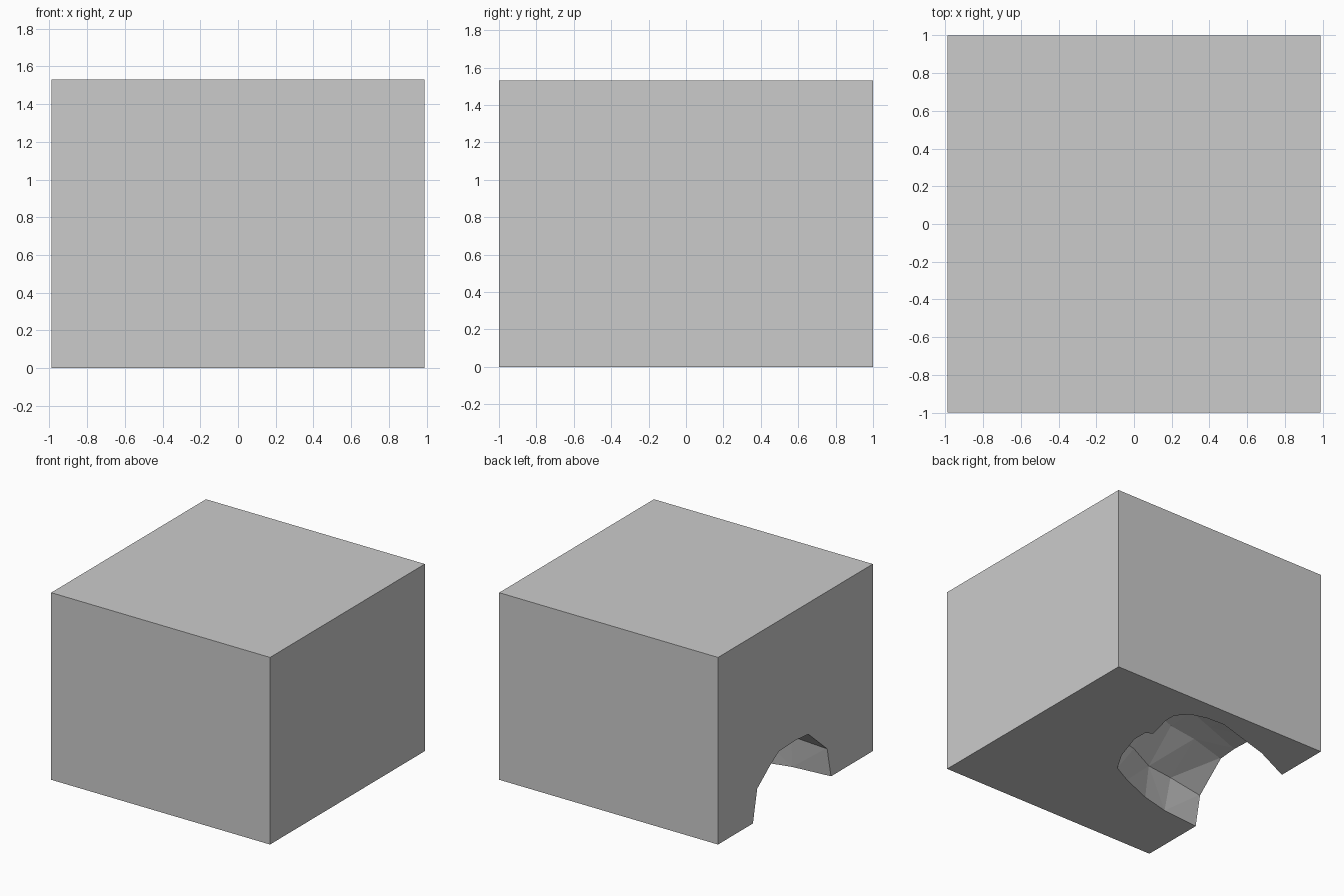
import bpy, bmesh, random

random.seed(4)
cube = bpy.data.objects.get("Cube")
if cube:
    bpy.data.objects.remove(cube, do_unlink=True)

stone = bpy.data.materials.new("plain_grey")
stone.use_nodes = True
stone.diffuse_color = (0.6, 0.6, 0.6, 1)
stone.node_tree.nodes["Principled BSDF"].inputs["Base Color"].default_value = (0.6, 0.6, 0.6, 1)


def finish(bm, name):
    mesh = bpy.data.meshes.new(name)
    bm.to_mesh(mesh)
    bm.free()
    mesh.materials.append(stone)
    obj = bpy.data.objects.new(name, mesh)
    bpy.context.collection.objects.link(obj)
    return obj


# Solid block
bm = bmesh.new()
bmesh.ops.create_cube(bm, size=1)
bmesh.ops.scale(bm, vec=(1.98, 2, 1.53), verts=bm.verts)
bmesh.ops.translate(bm, vec=(0, 0, 0.765), verts=bm.verts)
block = finish(bm, "block")

# Cave hollow: an arch lofted inward from the side (x, low y, high y, height)
stations = [(-1.1, -0.46, 0.54, 0.47), (-0.98, -0.46, 0.55, 0.47),
            (-0.66, -0.43, 0.70, 0.50), (-0.42, -0.37, 0.77, 0.50),
            (-0.15, -0.26, 0.85, 0.46), (0.02, -0.17, 0.84, 0.40),
            (0.12, 0.0, 0.80, 0.32), (0.2, 0.24, 0.74, 0.2)]
arch = [(0, 0), (0.055, 0.56), (0.22, 0.83), (0.33, 0.98),
        (0.55, 1), (0.71, 0.97), (0.95, 0.52), (1, 0)]
bm = bmesh.new()
rings = []
for i, (x, low, high, height) in enumerate(stations):
    rough = 0.025 if 1 < i < len(stations) - 1 else 0
    ring = [bm.verts.new((x, high, -0.1))]
    for t, h in arch:
        j = rough if h else 0
        ring.append(bm.verts.new((x + random.uniform(-j, j),
                                  high + (low - high) * t + random.uniform(-j, j),
                                  height * h + random.uniform(-j, j))))
    ring.append(bm.verts.new((x, low, -0.1)))
    rings.append(ring)
n = len(rings[0])
for a, b in zip(rings, rings[1:]):
    for k in range(n):
        m = (k + 1) % n
        bm.faces.new((a[k], a[m], b[m], b[k]))
bm.faces.new(rings[0])
bm.faces.new(rings[-1])
bmesh.ops.triangulate(bm, faces=bm.faces)
bmesh.ops.recalc_face_normals(bm, faces=bm.faces)
cutter = finish(bm, "cave_cutter")
cutter.hide_render = True

# Carve the cave out of the block
carve = block.modifiers.new("carve_cave", "BOOLEAN")
carve.operation = "DIFFERENCE"
carve.solver = "EXACT"
carve.object = cutter
bpy.context.view_layer.objects.active = block
bpy.ops.object.modifier_apply(modifier=carve.name)
bpy.data.objects.remove(cutter, do_unlink=True)

# Thin rim strip around the inner mouth, facing into the cave
outer = [(0.28, 0.33), (0.32, 0.67), (0.20, 0.89), (0.06, 0.93), (-0.35, 0.88)]
inner = [(0.15, 0.40), (0.22, 0.69), (0.12, 0.80), (-0.02, 0.84), (-0.36, 0.85)]
bm = bmesh.new()
lines = [[bm.verts.new((x, y, -0.002)) for x, y in line] for line in (outer, inner)]
for k in range(len(outer) - 1):
    bm.faces.new((lines[0][k], lines[0][k + 1], lines[1][k + 1], lines[1][k]))
bm.normal_update()
for f in bm.faces:
    if f.normal.z < 0:
        f.normal_flip()
finish(bm, "cave_rim")
